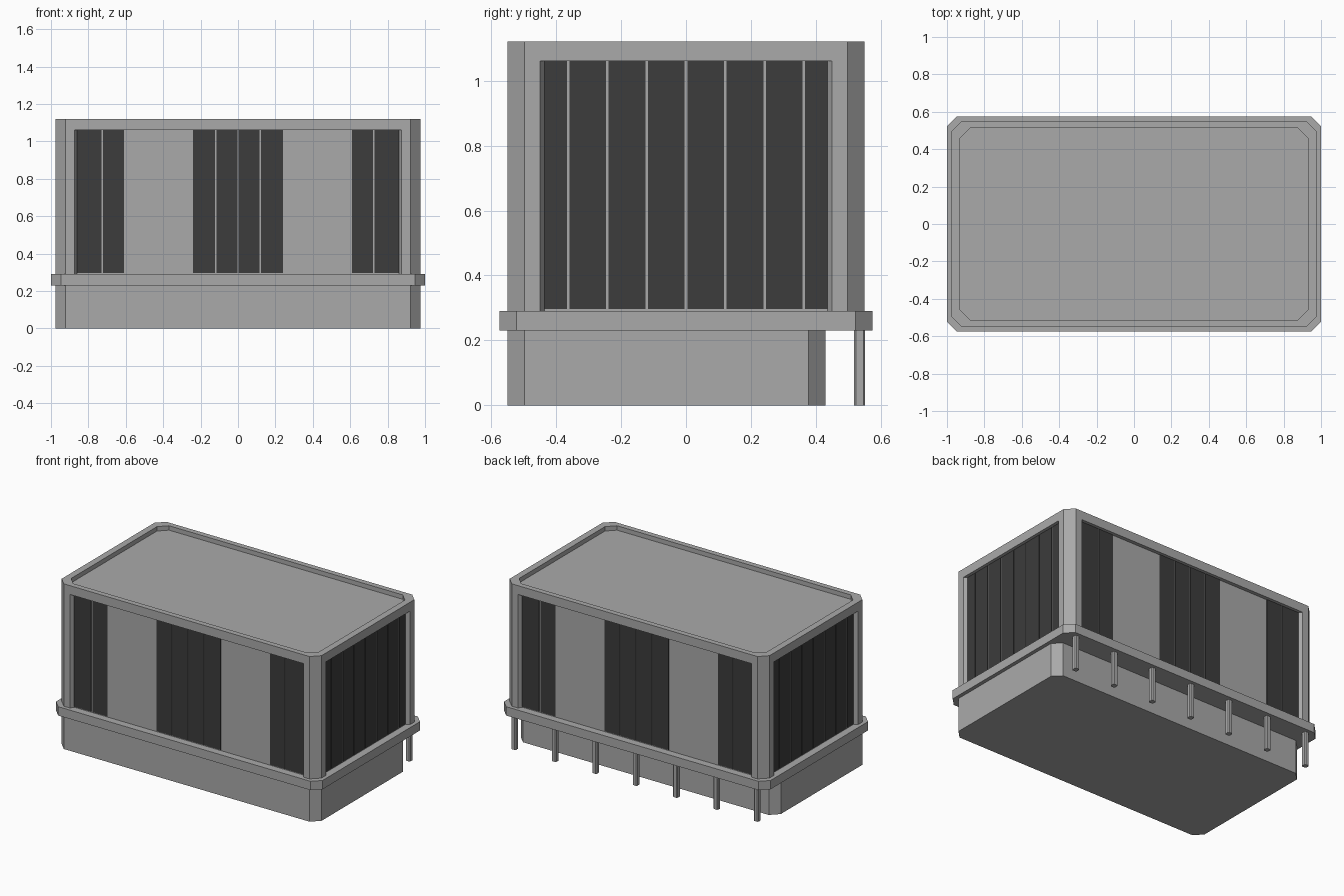
import bpy, bmesh

if "Cube" in bpy.data.objects:
    bpy.data.objects.remove(bpy.data.objects["Cube"])


def material(name, v):
    m = bpy.data.materials.new(name)
    m.diffuse_color = (v, v, v, 1)
    m.use_nodes = True
    m.node_tree.nodes["Principled BSDF"].inputs["Base Color"].default_value = m.diffuse_color
    return m


CONCRETE = material("light_grey", 0.40)
GLASS = material("dark_glass", 0.045)
CH = 0.053      # corner chamfer
DEPTH = 0.025   # window recess depth
SILL, HEAD = 0.29, 1.06


def octagon(hx, y0, y1, c=CH, cx=0):
    """Chamfered rectangle, counter-clockwise."""
    a, b = cx - hx, cx + hx
    return [(a + c, y0), (b - c, y0), (b, y0 + c), (b, y1 - c),
            (b - c, y1), (a + c, y1), (a, y1 - c), (a, y0 + c)]


def loft(name, loops, mat):
    """Skin a stack of (outline, z) loops and cap both ends."""
    bm = bmesh.new()
    rings = [[bm.verts.new((x, y, z)) for x, y in pts] for pts, z in loops]
    n = len(rings[0])
    for r, s in zip(rings, rings[1:]):
        for i in range(n):
            j = (i + 1) % n
            bm.faces.new((r[i], r[j], s[j], s[i]))
    bm.faces.new(rings[0][::-1])
    bm.faces.new(rings[-1])
    me = bpy.data.meshes.new(name)
    bm.to_mesh(me)
    bm.free()
    me.materials.append(mat)
    ob = bpy.data.objects.new(name, me)
    bpy.context.collection.objects.link(ob)
    return ob


# Base, set back along the rear, and the projecting floor slab
base = octagon(0.975, -0.55, 0.43)
loft("base", [(base, 0), (base, 0.23)], CONCRETE)
slab = octagon(1.0, -0.575, 0.575)
loft("floor_slab", [(slab, 0.23), (slab, SILL)], CONCRETE)

# Walls: chamfered corner posts with slanted jambs into recessed walls
quarter = [(0.975 - DEPTH, 0.435), (0.975, 0.45), (0.975, 0.55 - CH),
           (0.975 - CH, 0.55), (0.875, 0.55), (0.86, 0.55 - DEPTH)]
outline = (quarter + [(-x, y) for x, y in quarter[::-1]]
           + [(-x, -y) for x, y in quarter] + [(x, -y) for x, y in quarter[::-1]])
loft("walls", [(outline, SILL), (outline, HEAD)], CONCRETE)

# Roof with sunken top inside a parapet
outer = octagon(0.975, -0.55, 0.55)
inner = octagon(0.93, -0.513, 0.513)
loft("roof", [(outer, HEAD), (outer, 1.12), (inner, 1.12), (inner, 1.09)], CONCRETE)

# Rear columns under the slab overhang
for i in range(7):
    pts = octagon(0.017, 0.518, 0.552, 0.006, -0.91 + i * 0.91 / 3)
    loft(f"column_{i + 1}", [(pts, 0), (pts, 0.23)], CONCRETE)


# Glass panels, thin plates separated by narrow gaps
def glass(name, edges, side, long_wall):
    wall = (0.55 if long_wall else 0.975) - DEPTH
    d0, d1 = sorted((side * (wall - 0.001), side * (wall + 0.004)))
    for k, (a, b) in enumerate(zip(edges, edges[1:])):
        a = a if k == 0 else a + 0.004
        b = b if k == len(edges) - 2 else b - 0.004
        x0, x1, y0, y1 = (a, b, d0, d1) if long_wall else (d0, d1, a, b)
        pts = [(x0, y0), (x1, y0), (x1, y1), (x0, y1)]
        loft(f"{name}_{k + 1}", [(pts, SILL + 0.006), (pts, HEAD)], GLASS)


for side, label in ((-1, "front"), (1, "back")):
    glass(label + "_left_glass", [-0.86, -0.727, -0.61], side, True)
    glass(label + "_middle_glass", [-0.24, -0.12, 0, 0.12, 0.24], side, True)
    glass(label + "_right_glass", [0.61, 0.727, 0.86], side, True)
for side, label in ((-1, "left"), (1, "right")):
    glass(label + "_side_glass",
          [-0.435, -0.363, -0.242, -0.121, 0, 0.121, 0.242, 0.363, 0.435], side, False)
